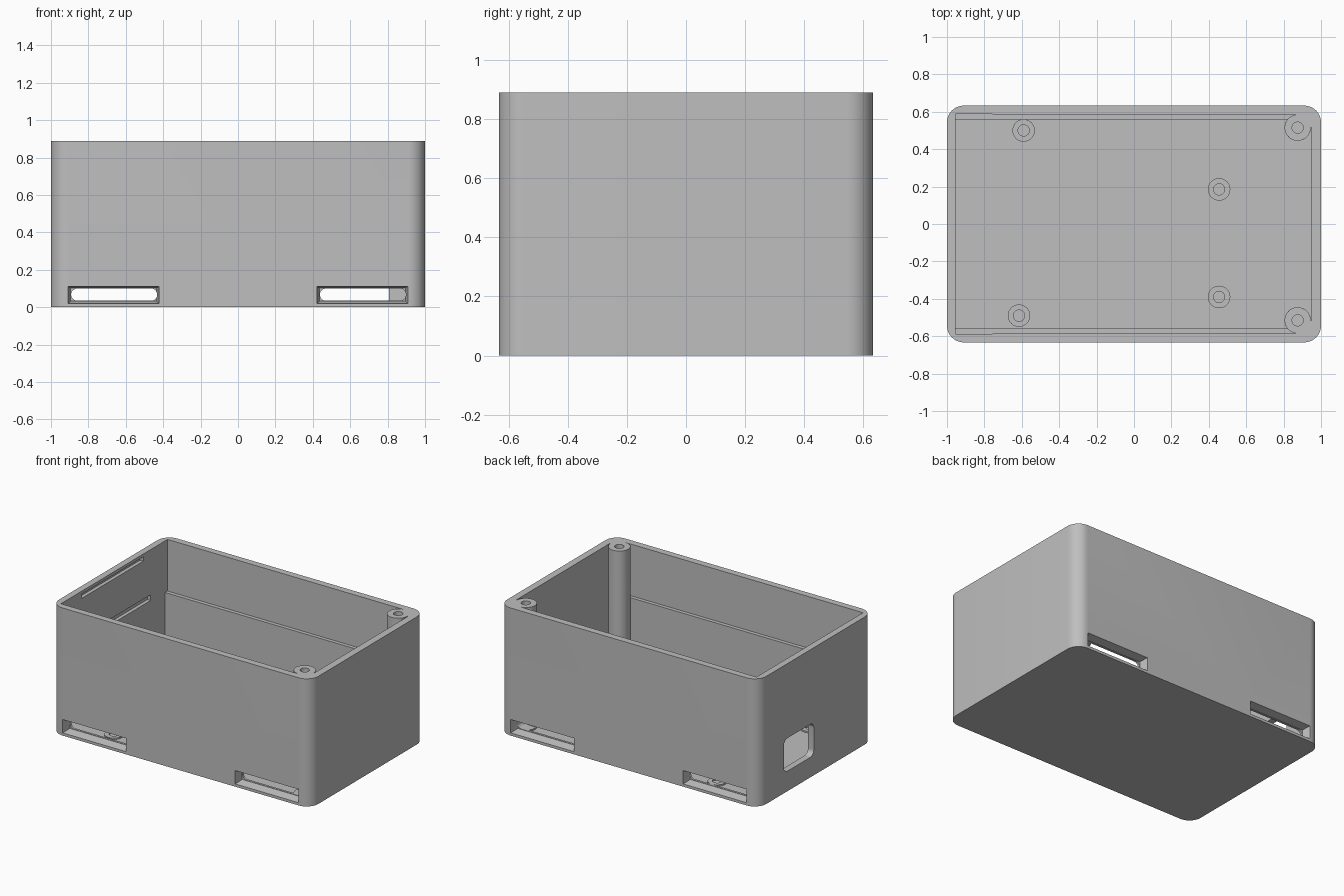
import bpy, bmesh, math

old = bpy.data.objects.get("Cube")
if old:
    bpy.data.objects.remove(old, do_unlink=True)

# One grey plastic for every part
grey = bpy.data.materials.new("grey plastic")
grey.use_nodes = True
colour = (0.52, 0.52, 0.52, 1)
grey.diffuse_color = colour
grey.node_tree.nodes["Principled BSDF"].inputs["Base Color"].default_value = colour

HX, HY, H = 1.0, 0.633, 0.89      # half length, half width, height
FLOOR, LEDGE = 0.025, 0.53        # inside floor, height of the inner ledge
BOSS_X, BOSS_Y, BOSS_R = 0.875, 0.515, 0.07


def prism(name, pts, lo, hi, axis="z", far=None):
    """Extrude a flat outline along an axis, optionally tapering to a second outline."""
    place = {"x": lambda p, d: (d, p[0], p[1]),
             "y": lambda p, d: (p[0], d, p[1]),
             "z": lambda p, d: (p[0], p[1], d)}[axis]
    bm = bmesh.new()
    a = [bm.verts.new(place(p, lo)) for p in pts]
    b = [bm.verts.new(place(p, hi)) for p in (far or pts)]
    bm.faces.new(a)
    bm.faces.new(b)
    for i in range(len(a)):
        j = (i + 1) % len(a)
        bm.faces.new((a[i], a[j], b[j], b[i]))
    bmesh.ops.recalc_face_normals(bm, faces=bm.faces)
    mesh = bpy.data.meshes.new(name)
    bm.to_mesh(mesh)
    bm.free()
    mesh.materials.append(grey)
    obj = bpy.data.objects.new(name, mesh)
    bpy.context.collection.objects.link(obj)
    return obj


def arc(cx, cy, r, start, end, n=10):
    angles = [math.radians(start + (end - start) * i / n) for i in range(n + 1)]
    return [(cx + r * math.cos(t), cy + r * math.sin(t)) for t in angles]


def rect(u0, u1, v0, v1):
    return [(u0, v0), (u1, v0), (u1, v1), (u0, v1)]


def rounded(u0, u1, v0, v1, r):
    corners = [(u1 - r, v1 - r), (u0 + r, v1 - r), (u0 + r, v0 + r), (u1 - r, v0 + r)]
    return [p for i, (u, v) in enumerate(corners) for p in arc(u, v, r, 90 * i, 90 * i + 90)]


def circle(x, y, r):
    return arc(x, y, r, 0, 360, 32)[:-1]


def cut(target, cutter):
    cutter.hide_render = True
    mod = target.modifiers.new("cut", "BOOLEAN")
    mod.operation, mod.solver, mod.object = "DIFFERENCE", "EXACT", cutter
    bpy.context.view_layer.objects.active = target
    bpy.ops.object.modifier_apply(modifier=mod.name)
    bpy.data.objects.remove(cutter, do_unlink=True)


def smooth(obj):
    bpy.ops.object.select_all(action="DESELECT")
    obj.select_set(True)
    bpy.context.view_layer.objects.active = obj
    bpy.ops.object.shade_smooth_by_angle(angle=math.radians(30))


def cavity(w):
    """Inside outline that leaves a round screw post in both left corners."""
    begin = -180 + math.degrees(math.asin(min(1, (w - BOSS_Y) / BOSS_R)))
    post = arc(BOSS_X, -BOSS_Y, BOSS_R, begin, -360, 28)
    half = [(-0.955, -w)] + post + [(0.95, -BOSS_Y)]
    return half + [(x, -y) for x, y in reversed(half)]


# Case body: rounded block, hollowed in two steps so a ledge runs along the long walls
body = prism("case_body", rounded(-HX, HX, -HY, HY, 0.09), 0, H)
cut(body, prism("lower_cavity", cavity(0.56), FLOOR, LEDGE + 0.02))
cut(body, prism("upper_cavity", cavity(0.587), LEDGE, H + 0.1))

# Screw holes in the corner posts
for s in (-1, 1):
    cut(body, prism("screw_hole", circle(BOSS_X, s * BOSS_Y, 0.03), 0.4, H + 0.1))

# Vent slots in the front and back: tapered recess, then a rounded opening
for sy in (-1, 1):
    for x0 in (-0.91, 0.42):
        x1 = x0 + 0.49
        cut(body, prism("vent_recess", rect(x0, x1, 0.018, 0.113), sy * (HY + 0.005),
                        sy * 0.575, "y", rect(x0 + 0.015, x1 - 0.015, 0.032, 0.102)))
        cut(body, prism("vent_opening", rounded(x0 + 0.018, x1 - 0.012, 0.035, 0.1, 0.032),
                        sy * 0.7, sy * 0.5, "y"))

# Connector window and inner grooves in the right end wall
cut(body, prism("connector_window", rounded(0.02, 0.35, 0.14, 0.37, 0.04), -1.1, -0.9, "x"))
cut(body, prism("lid_groove", rect(-0.36, 0.32, 0.84, 0.87), -0.98, -0.9, "x"))
cut(body, prism("shelf_groove", rect(-0.4, 0.4, LEDGE + 0.005, 0.575), -0.98, -0.9, "x"))
smooth(body)

# Low mounting pads for the circuit board
for i, (x, y) in enumerate([(-0.59, 0.5), (-0.615, -0.49), (0.455, 0.185), (0.455, -0.39)]):
    pad = prism(f"board_pad_{i + 1}", circle(x, y, 0.06), FLOOR - 0.005, FLOOR + 0.01)
    cut(pad, prism("pad_hole", circle(x, y, 0.03), 0, 0.1))
    smooth(pad)
